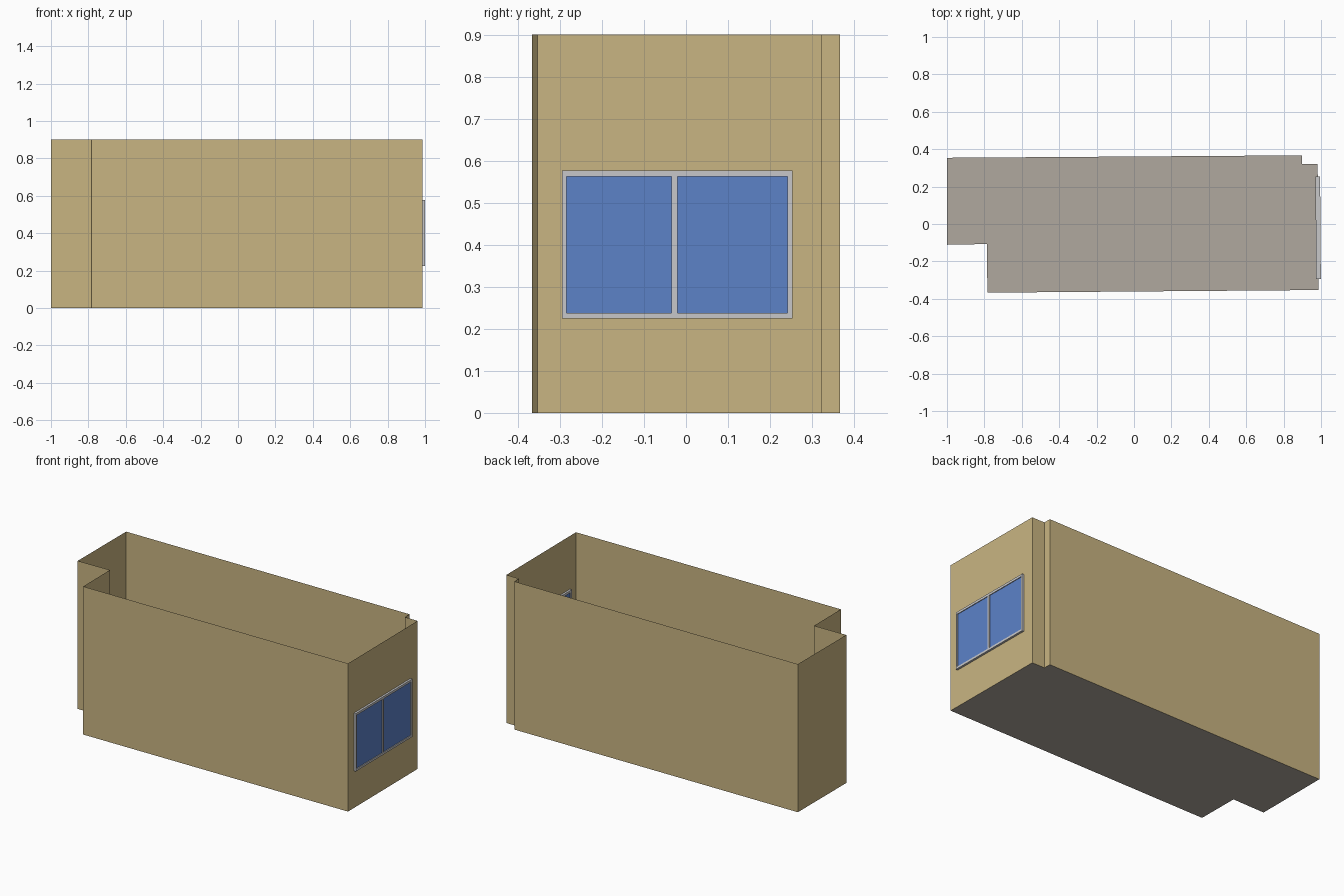
import bpy, bmesh, math
from mathutils import Matrix, Vector

if "Cube" in bpy.data.objects:
    bpy.data.objects.remove(bpy.data.objects["Cube"])


def material(name, rgb):
    m = bpy.data.materials.new(name)
    m.diffuse_color = (*rgb, 1)
    m.use_nodes = True
    m.node_tree.nodes["Principled BSDF"].inputs["Base Color"].default_value = m.diffuse_color
    return m


TAN = material("tan_wall", (0.584, 0.462, 0.223))
GREY = material("warm_grey_floor", (0.434, 0.392, 0.342))
WHITE = material("pale_frame", (0.578, 0.578, 0.59))
BLUE = material("blue_glass", (0.107, 0.223, 0.578))


def make_object(name, bm, mat):
    mesh = bpy.data.meshes.new(name)
    bm.to_mesh(mesh)
    bm.free()
    mesh.materials.append(mat)
    ob = bpy.data.objects.new(name, mesh)
    bpy.context.collection.objects.link(ob)
    return ob


# room outline, counter-clockwise from above
PLAN = [(-1, -0.111), (-0.786, -0.107), (-0.784, -0.367), (0.987, -0.353),
        (0.982, 0.322), (0.897, 0.322), (0.897, 0.367), (-1, 0.354)]
HEIGHT = 0.9

# floor: a single sheet, facing up
bm = bmesh.new()
bm.faces.new([bm.verts.new((x, y, 0)) for x, y in PLAN])
make_object("floor", bm, GREY)

# walls: thin sheets, open at the top
bm = bmesh.new()
low = [bm.verts.new((x, y, 0)) for x, y in PLAN]
high = [bm.verts.new((x, y, HEIGHT)) for x, y in PLAN]
for i in range(len(PLAN)):
    j = (i + 1) % len(PLAN)
    bm.faces.new((low[i], low[j], high[j], high[i]))
make_object("walls", bm, TAN)

# window space: local x out of the wall, local y along the wall
a, b = Vector(PLAN[3]), Vector(PLAN[4])
along = b - a
turn = math.atan2(-along.x, along.y)
WINDOW = (Matrix.Translation((a.x, a.y, 0)) @ Matrix.Rotation(turn, 4, 'Z')
          @ Matrix.Translation((0, -a.y, 0)))


def add_box(bm, depth, y0, y1, z0, z1):
    """Box centred on the wall sheet, showing on both sides."""
    mat = (WINDOW @ Matrix.Translation((0, (y0 + y1) / 2, (z0 + z1) / 2))
           @ Matrix.Diagonal((depth, y1 - y0, z1 - z0, 1)))
    bmesh.ops.create_cube(bm, size=1, matrix=mat)


Y0, Y1, Z0, Z1 = -0.295, 0.253, 0.225, 0.577
PANES = [(-0.284, -0.034), (-0.020, 0.242)]
PZ0, PZ1 = 0.238, 0.563

# window frame: sill, head, two sides and the centre bar
bm = bmesh.new()
add_box(bm, 0.025, Y0, Y1, Z0, PZ0)
add_box(bm, 0.025, Y0, Y1, PZ1, Z1)
for y0, y1 in ((Y0, PANES[0][0]), (PANES[0][1], PANES[1][0]), (PANES[1][1], Y1)):
    add_box(bm, 0.025, y0, y1, PZ0, PZ1)
make_object("window_frame", bm, WHITE)

# glass panes, slightly recessed in the frame
for side, (y0, y1) in zip(("front", "back"), PANES):
    bm = bmesh.new()
    add_box(bm, 0.016, y0, y1, PZ0, PZ1)
    make_object("window_pane_" + side, bm, BLUE)
